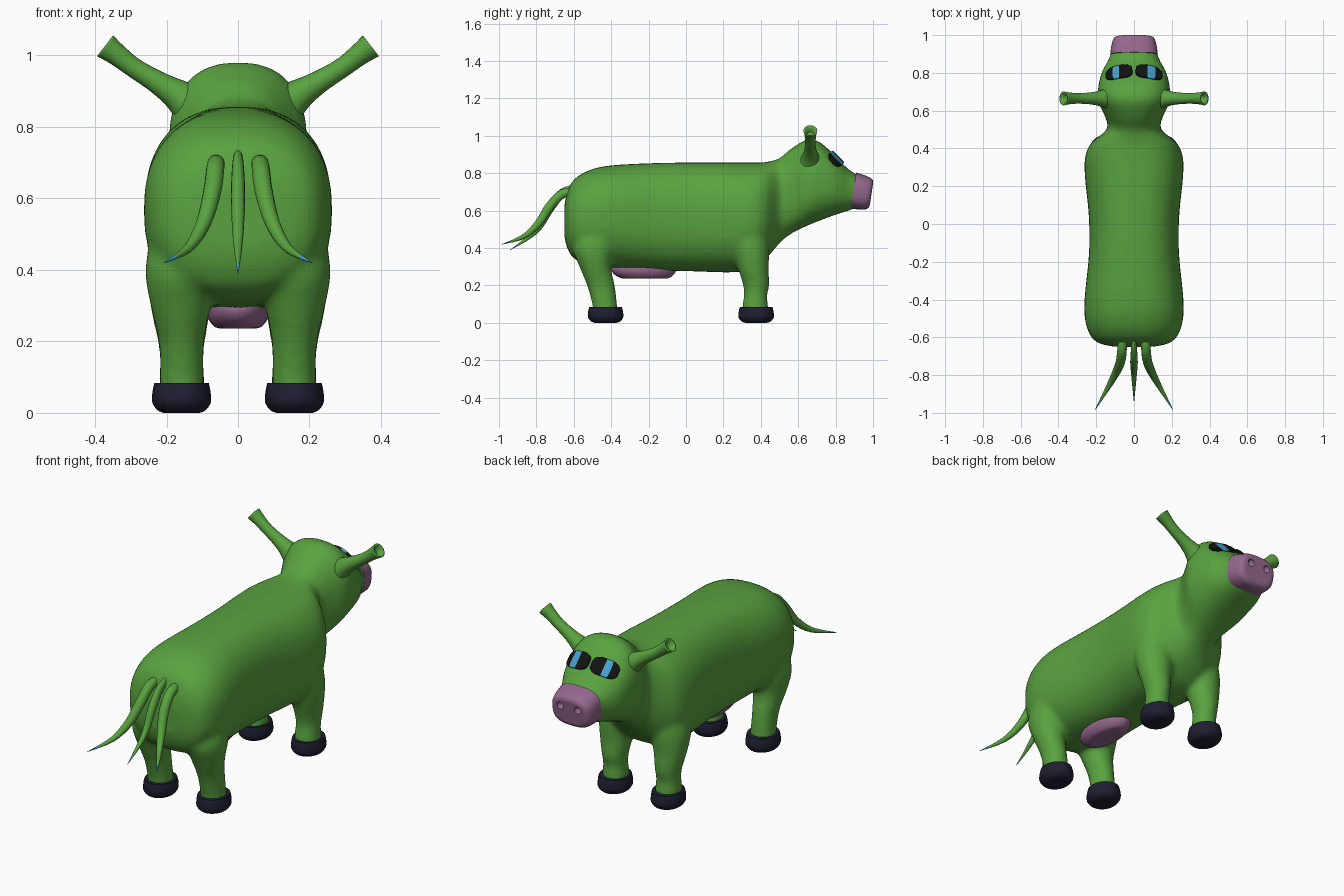
import bpy, bmesh, math
from mathutils import Vector, Matrix

if "Cube" in bpy.data.objects:
    bpy.data.objects.remove(bpy.data.objects["Cube"])


def material(name, rgb):
    m = bpy.data.materials.new(name)
    m.diffuse_color = (*rgb, 1)
    m.use_nodes = True
    m.node_tree.nodes["Principled BSDF"].inputs["Base Color"].default_value = m.diffuse_color
    return m


GREEN = material("green", (0.10, 0.36, 0.05))
PINK = material("pink", (0.30, 0.14, 0.27))
NAVY = material("navy", (0.013, 0.013, 0.03))
BLACK = material("black", (0.006, 0.006, 0.006))
BLUE = material("blue", (0.06, 0.35, 0.62))


def refine(rows, steps):
    """Catmull-Rom interpolation of ring rows (x, y, z, a, b)."""
    out = []
    n = len(rows)
    for i in range(n - 1):
        quad = [rows[max(i - 1, 0)], rows[i], rows[i + 1], rows[min(i + 2, n - 1)]]
        for k in range(steps):
            t = k / steps
            out.append([0.5 * (2 * q + (r - p) * t + (2 * p - 5 * q + 4 * r - s) * t * t
                        + (3 * q - p - 3 * r + s) * t ** 3) for p, q, r, s in zip(*quad)])
    return out + [list(rows[-1])]


def loft(bm, rows, side=(1, 0, 0), normal=None, power=2.0, segs=24, steps=4, tip=2.0):
    """Skin superellipse rings; faces beyond fraction 'tip' use material slot 1."""
    rows = refine(rows, steps)
    pts = [Vector(r[:3]) for r in rows]
    rings = []
    for i, r in enumerate(rows):
        t = Vector(normal) if normal else pts[min(i + 1, len(pts) - 1)] - pts[max(i - 1, 0)]
        t.normalize()
        u = Vector(side)
        u = (u - t * u.dot(t)).normalized()
        v = t.cross(u)
        ring = []
        for k in range(segs):
            c, s = math.cos(2 * math.pi * k / segs), math.sin(2 * math.pi * k / segs)
            e = 2 / power
            ring.append(bm.verts.new(pts[i] + u * math.copysign(abs(c) ** e, c) * max(r[3], 0.001)
                                     + v * math.copysign(abs(s) ** e, s) * max(r[4], 0.001)))
        rings.append(ring)
    for i in range(len(rings) - 1):
        for k in range(segs):
            j = (k + 1) % segs
            f = bm.faces.new((rings[i][k], rings[i][j], rings[i + 1][j], rings[i + 1][k]))
            f.smooth = True
            f.material_index = int(i / len(rings) >= tip)
    bm.faces.new(rings[0][::-1])
    bm.faces.new(rings[-1])


def finish(bm, name, *mats):
    bmesh.ops.recalc_face_normals(bm, faces=bm.faces[:])
    me = bpy.data.meshes.new(name)
    bm.to_mesh(me)
    bm.free()
    ob = bpy.data.objects.new(name, me)
    for m in mats:
        me.materials.append(m)
    bpy.context.collection.objects.link(ob)
    return ob


# Body, neck and head: y, bottom, top, half width
profile = [(-0.65, 0.46, 0.63, 0.10), (-0.635, 0.40, 0.70, 0.175), (-0.60, 0.345, 0.765, 0.225),
           (-0.52, 0.31, 0.815, 0.257), (-0.40, 0.295, 0.842, 0.262), (-0.15, 0.28, 0.855, 0.238),
           (0.05, 0.275, 0.857, 0.24), (0.25, 0.27, 0.857, 0.26), (0.36, 0.29, 0.857, 0.258),
           (0.43, 0.345, 0.86, 0.225), (0.50, 0.425, 0.88, 0.145), (0.56, 0.475, 0.93, 0.15),
           (0.65, 0.52, 0.98, 0.19), (0.72, 0.548, 0.963, 0.19), (0.80, 0.578, 0.89, 0.172),
           (0.87, 0.60, 0.82, 0.135), (0.92, 0.62, 0.79, 0.118)]
bm = bmesh.new()
loft(bm, [(0, y, (lo + hi) / 2, w, (hi - lo) / 2) for y, lo, hi, w in profile],
     normal=(0, 1, 0), power=2.4, segs=40)
# Legs, merged into the body
hind = [(0.157, -0.43, 0.04, 0.062, 0.068), (0.157, -0.435, 0.10, 0.062, 0.067),
        (0.158, -0.455, 0.20, 0.064, 0.075), (0.160, -0.485, 0.30, 0.085, 0.085),
        (0.158, -0.49, 0.40, 0.102, 0.115), (0.150, -0.47, 0.52, 0.09, 0.11)]
fore = [(0.157, 0.372, 0.04, 0.062, 0.068), (0.157, 0.37, 0.09, 0.064, 0.07),
        (0.158, 0.372, 0.145, 0.061, 0.062), (0.158, 0.375, 0.20, 0.066, 0.07),
        (0.160, 0.36, 0.29, 0.084, 0.082), (0.155, 0.345, 0.40, 0.10, 0.10),
        (0.150, 0.33, 0.52, 0.09, 0.10)]
for sx in (1, -1):
    for leg in (hind, fore):
        loft(bm, [(sx * r[0],) + r[1:] for r in leg], normal=(0, 0, 1))
body = finish(bm, "body", GREEN)
rem = body.modifiers.new("blend", 'REMESH')
rem.mode = 'VOXEL'
rem.voxel_size = 0.013
rem.use_smooth_shade = True
sm = body.modifiers.new("soften", 'SMOOTH')
sm.factor, sm.iterations = 0.5, 8

# Hooves
for sx, side in ((1, "right"), (-1, "left")):
    for y, pos in ((-0.43, "hind"), (0.375, "front")):
        bm = bmesh.new()
        loft(bm, [(sx * 0.158, y, z, r, r * 1.15) for z, r in
                  ((0, 0.05), (0.008, 0.068), (0.03, 0.082), (0.06, 0.081), (0.084, 0.076))],
             normal=(0, 0, 1))
        finish(bm, f"{pos}_hoof_{side}", NAVY)

# Horns with a hollow flared end
for sx, side in ((1, "right"), (-1, "left")):
    bm = bmesh.new()
    horn = [(0.12, 0.845, 0.065), (0.165, 0.887, 0.046), (0.22, 0.922, 0.033), (0.29, 0.965, 0.028),
            (0.34, 1.003, 0.031), (0.372, 1.027, 0.037)]
    path = refine([(sx * x, 0.665, z, r, r) for x, z, r in horn], 4)
    path += [(sx * 0.371, 0.665, 1.026, 0.028, 0.028), (sx * 0.345, 0.665, 1.006, 0.018, 0.018)]
    loft(bm, path, side=(0, 1, 0), normal=(sx * 0.79, 0, 0.61), steps=1)
    finish(bm, f"horn_{side}", GREEN)

# Snout with two nostril hollows
bm = bmesh.new()
loft(bm, [(0, 0.895, 0.707, 0.126, 0.097), (0, 0.93, 0.70, 0.122, 0.094),
          (0, 0.968, 0.692, 0.114, 0.087), (0, 0.986, 0.69, 0.103, 0.076),
          (0, 0.992, 0.69, 0.085, 0.06)], normal=(0, 1, -0.15), power=2.8, segs=32)
snout = finish(bm, "snout", PINK)
bm = bmesh.new()
for sx in (1, -1):
    bmesh.ops.create_uvsphere(bm, u_segments=16, v_segments=10, radius=0.02,
                              matrix=Matrix.Translation((sx * 0.052, 0.995, 0.715)))
cutter = finish(bm, "nostril_cutter", PINK)
cutter.hide_render = True
cutter.hide_set(True)
cut = snout.modifiers.new("nostrils", 'BOOLEAN')
cut.operation, cut.object = 'DIFFERENCE', cutter

# Eye lenses, projected onto the sloping face, each with a blue stripe
for sx, side in ((1, "right"), (-1, "left")):
    bm = bmesh.new()
    bmesh.ops.create_grid(bm, x_segments=20, y_segments=12, size=1)
    for f in bm.faces:
        f.smooth = True
        f.material_index = int(-0.05 < f.calc_center_median().x * sx < 0.45)
    for v in bm.verts:
        x, y = v.co.x, v.co.y
        v.co.x = sx * 0.076 + 0.067 * x * (1 - 0.16 * abs(y) ** 4)
        v.co.y = 0.045 * y * (1 - 0.25 * abs(x) ** 4)
    lens = finish(bm, f"eye_lens_{side}", BLACK, BLUE)
    lens.rotation_euler.x = -math.pi / 4
    lens.location = (0, 0.90, 0.975)
    wrap = lens.modifiers.new("wrap", 'SHRINKWRAP')
    wrap.target, wrap.wrap_method = body, 'PROJECT'
    wrap.use_project_z = wrap.use_negative_direction = wrap.use_positive_direction = True
    wrap.wrap_mode, wrap.offset = 'ABOVE_SURFACE', 0.006
    lens.modifiers.new("thickness", 'SOLIDIFY').thickness = 0.012
    lens.modifiers["thickness"].offset = 0

# Udder
bm = bmesh.new()
loft(bm, [(0, -0.22, 0.236, 0.05, 0.11), (0, -0.22, 0.242, 0.067, 0.135),
          (0, -0.225, 0.265, 0.084, 0.165), (0, -0.225, 0.295, 0.088, 0.175),
          (0, -0.225, 0.33, 0.075, 0.15)], normal=(0, 0, 1))
finish(bm, "udder", PINK)

# Three tail strands with blue tips
middle = [(0, -0.57, 0.725, 0.010, 0.018), (0, -0.66, 0.695, 0.016, 0.024),
          (0, -0.73, 0.61, 0.020, 0.024), (0, -0.785, 0.51, 0.016, 0.016),
          (0, -0.85, 0.45, 0.010, 0.010), (0, -0.94, 0.39, 0.001, 0.001)]
outer = [(0.06, -0.57, 0.70, 0.022, 0.022), (0.063, -0.66, 0.69, 0.025, 0.025),
         (0.072, -0.73, 0.62, 0.025, 0.025), (0.097, -0.79, 0.53, 0.021, 0.021),
         (0.14, -0.87, 0.46, 0.013, 0.013), (0.207, -0.985, 0.42, 0.001, 0.001)]
for name, strand, sx in (("middle", middle, 1), ("right", outer, 1), ("left", outer, -1)):
    bm = bmesh.new()
    loft(bm, [(sx * r[0],) + r[1:] for r in strand], segs=14, tip=0.84)
    finish(bm, f"tail_strand_{name}", GREEN, BLUE)
